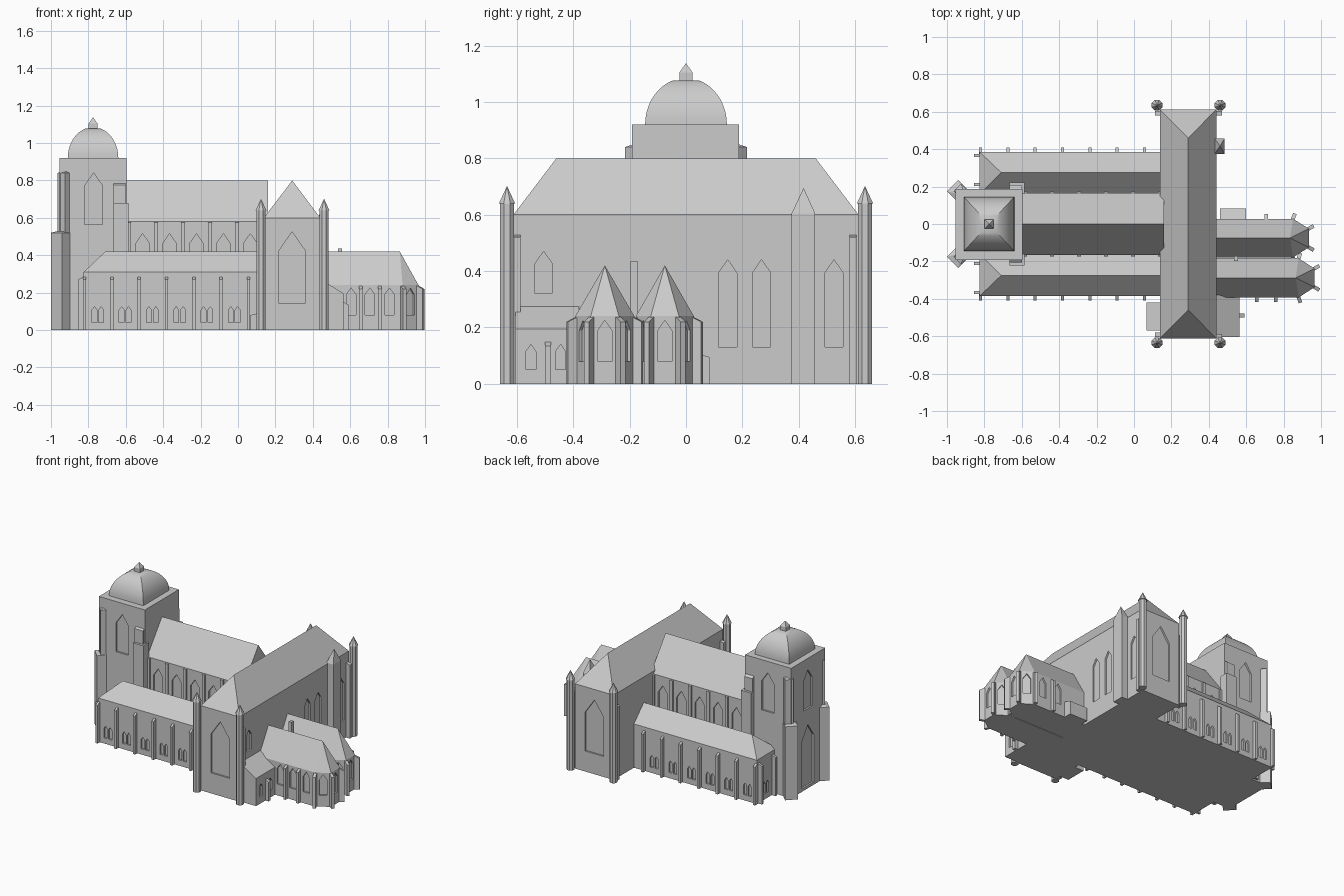
import bpy, bmesh, math
from mathutils import Vector

if "Cube" in bpy.data.objects:
    bpy.data.objects.remove(bpy.data.objects["Cube"])

stone = bpy.data.materials.new("grey stone")
stone.diffuse_color = (0.6, 0.6, 0.6, 1)
stone.use_nodes = True
stone.node_tree.nodes["Principled BSDF"].inputs["Base Color"].default_value = stone.diffuse_color


def part(name, hulls, smooth=False):
    """One object made of convex solids, each given by its corner points."""
    bm = bmesh.new()
    for pts in hulls:
        vs = [bm.verts.new(p) for p in pts]
        r = bmesh.ops.convex_hull(bm, input=vs)
        junk = {v for v in r["geom_interior"] + r["geom_unused"] if isinstance(v, bmesh.types.BMVert)}
        bmesh.ops.delete(bm, geom=list(junk), context='VERTS')
    bmesh.ops.dissolve_limit(bm, angle_limit=0.01, verts=bm.verts[:], edges=bm.edges[:])
    bmesh.ops.recalc_face_normals(bm, faces=bm.faces[:])
    me = bpy.data.meshes.new(name)
    bm.to_mesh(me)
    bm.free()
    me.materials.append(stone)
    ob = bpy.data.objects.new(name, me)
    bpy.context.collection.objects.link(ob)
    if smooth:
        select(ob)
        bpy.ops.object.shade_smooth_by_angle(angle=math.radians(30))
    return ob


def select(ob):
    bpy.ops.object.select_all(action='DESELECT')
    ob.select_set(True)
    bpy.context.view_layer.objects.active = ob


def box(x0, x1, y0, y1, z0, z1):
    return [(x, y, z) for x in (x0, x1) for y in (y0, y1) for z in (z0, z1)]


def hall(outline, eave, ridge):
    """Walls over an outline, with a roof up to the ridge points."""
    return [(x, y, z) for x, y in outline for z in (0, eave)] + ridge


def rect(x0, x1, y0, y1):
    return [(x0, y0), (x1, y0), (x1, y1), (x0, y1)]


def local(x, y, deg):
    """Maps (along wall, outward, z) to world space."""
    a = math.radians(deg)
    return lambda t, n, z: (x - t * math.sin(a) + n * math.cos(a),
                            y + t * math.cos(a) + n * math.sin(a), z)


def lancet(x, y, deg, w, z0, z1):
    """Pointed window cutter."""
    f, s = local(x, y, deg), z1 - 0.72 * w
    shape = [(-w / 2, z0), (w / 2, z0), (w / 2, s), (0, z1), (-w / 2, s)]
    return [f(t, n, z) for t, z in shape for n in (-0.012, 0.02)]


def buttress(x, y, deg, w, d, h, drop=0.02):
    """Pier with a sloping top, standing out from a wall."""
    f = local(x, y, deg)
    return [f(t, n, z) for t in (-w / 2, w / 2)
            for n, z in ((-0.01, 0), (d, 0), (d, h - drop), (-0.01, h))]


def cut(ob, hulls):
    c = part("window_cutter", hulls)
    c.hide_render = True
    m = ob.modifiers.new("windows", 'BOOLEAN')
    m.object, m.operation, m.solver = c, 'DIFFERENCE', 'EXACT'
    select(ob)
    bpy.ops.object.modifier_apply(modifier=m.name)
    bpy.data.objects.remove(c)


SIDES = (1, -1)

# Nave with clerestory windows and slim wall piers
nave = part("nave", [hall(rect(-0.62, 0.16, -0.165, 0.165), 0.58,
                          [(-0.62, 0, 0.8), (0.16, 0, 0.8)])])
cut(nave, [lancet(-0.51 + 0.144 * i, 0.165 * s, 90 * s, 0.072, 0.34, 0.515)
           for i in range(5) for s in SIDES])
part("nave_piers", [buttress(-0.582 + 0.144 * i, 0.165 * s, 90 * s, 0.022, 0.01, 0.58, 0.005)
                    for i in range(6) for s in SIDES])

# Side aisles with hipped west ends, paired windows and buttresses
for s, side in ((1, "north"), (-1, "south")):
    aisle = part(side + "_aisle", [hall(rect(-0.825, 0.15, 0.16 * s, 0.385 * s), 0.31,
                                        [(-0.71, 0.275 * s, 0.42), (0.15, 0.275 * s, 0.42)])])
    cut(aisle, [lancet(-0.75 + 0.146 * i + o, 0.385 * s, 90 * s, 0.026, 0.04, 0.125)
                for i in range(6) for o in (-0.018, 0.018)]
        + [lancet(-0.825, 0.285 * s + o, 180, 0.026, 0.04, 0.125) for o in (-0.018, 0.018)])
    part(side + "_aisle_buttresses",
         [buttress(-0.82 + 0.146 * i, 0.385 * s, 90 * s, 0.016, 0.025, 0.29) for i in range(7)]
         + [buttress(-0.825, y * s, 180, 0.016, 0.03, 0.29) for y in (0.21, 0.365)])

# Transept with hipped ends
transept = part("transept", [hall(rect(0.138, 0.44, -0.612, 0.612), 0.6,
                                  [(0.29, -0.46, 0.8), (0.29, 0.46, 0.8)])])
cut(transept, [lancet(0.289, 0.612 * s, 90 * s, 0.145, 0.145, 0.525) for s in SIDES]
    + [lancet(0.44, y, 0, 0.065, 0.13, 0.44) for y in (0.148, 0.268, 0.525)]
    + [lancet(0.44, -0.505, 0, 0.06, 0.32, 0.47)])

# Octagonal corner turrets with pointed caps
turrets = []
for x in (0.123, 0.46):
    for y in (-0.635, 0.635):
        ring = [(math.cos(math.radians(45 * k + 22.5)), math.sin(math.radians(45 * k + 22.5)))
                for k in range(8)]
        turrets.append([(x + 0.026 * c, y + 0.026 * q, z) for c, q in ring for z in (0, 0.64)])
        turrets.append([(x + 0.031 * c, y + 0.031 * q, 0.64) for c, q in ring] + [(x, y, 0.702)])
part("corner_turrets", turrets)
part("transept_buttresses", [buttress(0.44, y, 0, 0.025, 0.03, 0.53, 0.01) for y in (0.592, -0.6)]
     + [buttress(0.138, y, 180, 0.025, 0.025, 0.53, 0.01) for y in (0.592, -0.592)])
part("stair_turret", [hall(rect(0.43, 0.485, 0.375, 0.458), 0.605, [(0.46, 0.417, 0.695)])])


# Two choirs with polygonal apses
def choir(name, yc, end, hw, open_side, bays):
    apse = [(end - 0.085, yc - hw), (end, yc - 0.05), (end, yc + 0.05), (end - 0.085, yc + hw)]
    ob = part(name, [hall([(0.42, yc + hw), (0.42, yc - hw)] + apse, 0.24,
                          [(0.42, yc, 0.42), (end - 0.1, yc, 0.42)])])
    wins, piers = [], []
    for (x0, y0), (x1, y1) in zip(apse, apse[1:]):
        deg = math.degrees(math.atan2(y1 - y0, x1 - x0)) - 90
        wins.append(lancet((x0 + x1) / 2, (y0 + y1) / 2, deg, 0.05, 0.08, 0.225))
    for (x, y), deg in zip(apse, (-70, -30, 30, 70)):
        piers.append(buttress(x, y, deg, 0.02, 0.03, 0.24))
    wall = yc + hw * open_side
    wins += [lancet(x, wall, 90 * open_side, 0.05, 0.08, 0.225) for x in bays]
    piers += [buttress(x + 0.052, wall, 90 * open_side, 0.018, 0.025, 0.24) for x in bays[:-1]]
    cut(ob, wins)
    part(name + "_buttresses", piers)


choir("south_choir", -0.288, 0.965, 0.105, -1, (0.605, 0.705, 0.81))
choir("north_choir", -0.075, 0.935, 0.103, 1, (0.655, 0.78))
part("chimney", [box(0.535, 0.557, -0.197, -0.172, 0.2, 0.435)])

# Sacristy lean-to and small porches
sacristy = part("sacristy", [hall(rect(0.43, 0.565, -0.605, -0.38), 0.195,
                                  [(0.43, -0.605, 0.28), (0.43, -0.38, 0.28)])])
cut(sacristy, [lancet(0.565, y, 0, 0.036, 0.05, 0.14) for y in (-0.55, -0.445)])
part("sacristy_buttress", [buttress(0.565, -0.49, 0, 0.022, 0.025, 0.155)])
part("south_porch", [buttress(0.138, -0.495, 180, 0.15, 0.07, 0.1)])
part("north_porch", [buttress(0.53, 0.028, 90, 0.14, 0.055, 0.115)])

# Bell tower with west portal
tower = part("tower", [box(-0.955, -0.595, -0.192, 0.188, 0, 0.92)])
cut(tower, [lancet(-0.772, -0.192, -90, 0.095, 0.565, 0.84),
            lancet(-0.772, 0.188, 90, 0.095, 0.565, 0.84),
            lancet(-0.955, 0, 180, 0.095, 0.565, 0.84),
            lancet(-0.955, 0, 180, 0.13, 0.02, 0.45)])


# Tower corner buttresses: diagonal on the west, stepped on the east
def diagonal(x, y, half, z1, s):
    f = local(x, y, 45)
    return [f(t, n, z) for t in (-half, half) for n in (-half, half) for z in (0, z1)] \
        + [(x + 0.02, y - 0.02 * s, z1 + 0.02)]


piers = []
for s in SIDES:
    piers += [diagonal(-0.94, 0.175 * s, 0.0425, 0.52, s), diagonal(-0.925, 0.175 * s, 0.029, 0.84, s),
              box(-0.665, -0.585, 0.16 * s, 0.222 * s, 0, 0.68),
              box(-0.665, -0.6, 0.16 * s, 0.205 * s, 0.68, 0.775) + [(-0.665, 0.185 * s, 0.79),
                                                                    (-0.6, 0.185 * s, 0.79)]]
part("tower_buttresses", piers)

# Four-sided dome and its finial
dome = []
for i in range(10):
    t = math.radians(8 * i)
    c, z = math.cos(t), 0.92 + 0.165 * math.sin(t)
    dome += [(-0.775 + 0.135 * c * a, 0.145 * c * b, z) for a in SIDES for b in SIDES]
part("dome", [dome], smooth=True)
part("finial", [box(-0.798, -0.752, -0.023, 0.023, 1.06, 1.105)
                + [(-0.775, 0, 1.138)]])
